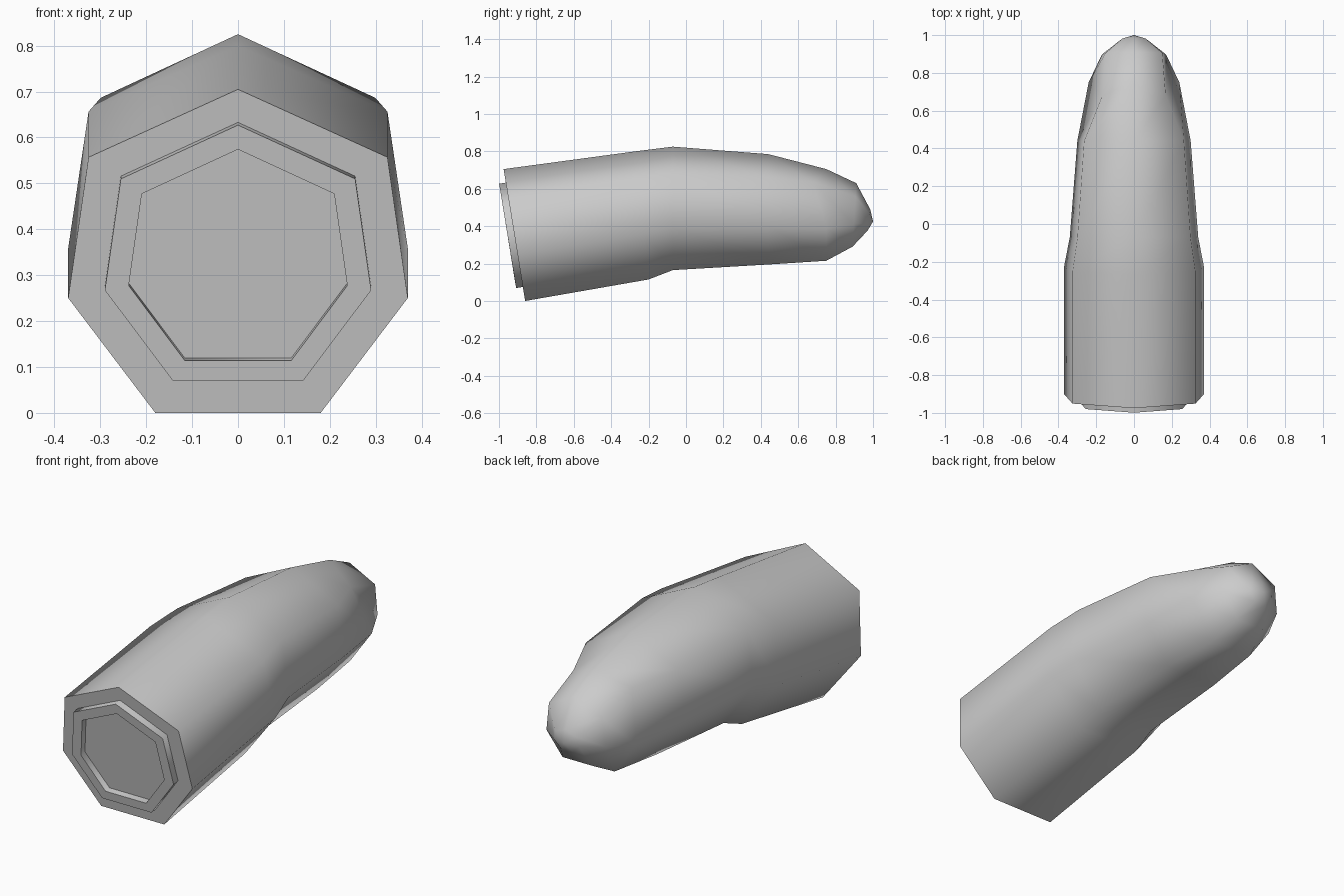
import bpy, bmesh, math
from mathutils import Vector

cube = bpy.data.objects.get("Cube")
if cube:
    bpy.data.objects.remove(cube, do_unlink=True)

# One flat grey for everything
grey = bpy.data.materials.new("light grey")
grey.use_nodes = True
colour = (0.6, 0.6, 0.6, 1)
grey.diffuse_color = colour
grey.node_tree.nodes["Principled BSDF"].inputs["Base Color"].default_value = colour

# Seven-sided section: fraction of half width, fraction of height
HALF = [(0.88, 0.79), (1, 0.355), (0.487, 0)]
SECTION = [(0, 1)] + HALF + [(-x, h) for x, h in reversed(HALF)]


def ring(top, bottom, width):
    """Seven points spanning a tilted section between top and bottom (y, z)."""
    top, bottom = Vector((0, *top)), Vector((0, *bottom))
    return [bottom.lerp(top, h) + Vector((x * width, 0, 0)) for x, h in SECTION]


def loft(name, rings, tip=None, cap_start=False, cap_end=False):
    bm = bmesh.new()
    loops = [[bm.verts.new(p) for p in r] for r in rings]
    for a, b in zip(loops, loops[1:]):
        for i in range(len(a)):
            j = (i + 1) % len(a)
            bm.faces.new((a[i], a[j], b[j], b[i]))
    if cap_start:
        bm.faces.new(loops[0])
    if cap_end:
        bm.faces.new(loops[-1])
    if tip:
        point, last = bm.verts.new(tip), loops[-1]
        for i in range(len(last)):
            bm.faces.new((last[i], last[(i + 1) % len(last)], point))
    bmesh.ops.recalc_face_normals(bm, faces=bm.faces)
    mesh = bpy.data.meshes.new(name)
    bm.to_mesh(mesh)
    bm.free()
    mesh.materials.append(grey)
    obj = bpy.data.objects.new(name, mesh)
    bpy.context.collection.objects.link(obj)
    bpy.ops.object.select_all(action='DESELECT')
    obj.select_set(True)
    bpy.context.view_layer.objects.active = obj
    bpy.ops.object.shade_smooth_by_angle(angle=math.radians(65))


# Finger body, from the cut end to the fingertip
body = [
    ring((-0.975, 0.705), (-0.86, 0), 0.37),
    ring((-0.27, 0.80), (-0.20, 0.115), 0.37),
    ring((-0.07, 0.825), (-0.07, 0.165), 0.34),
    ring((0.44, 0.785), (0.44, 0.195), 0.30),
    ring((0.75, 0.705), (0.75, 0.215), 0.24),
    ring((0.91, 0.63), (0.89, 0.29), 0.17),
    ring((0.985, 0.49), (0.97, 0.375), 0.07),
]
# Pinch the sides of the nail
for index, side in ((1, 1), (6, -1)):
    body[4][index] = Vector((side * 0.168, 0.68, 0.635))
loft("finger_body", body, tip=(0, 1, 0.425), cap_start=True)

# Raised collar on the cut end with a sunken centre
outer_base = ring((-0.963, 0.633), (-0.872, 0.075), 0.29)
inner_base = ring((-0.954, 0.58), (-0.88, 0.12), 0.238)
raise_by = Vector((0, -0.036, -0.006))
collar = [outer_base, [p + raise_by for p in outer_base],
          [p + raise_by for p in inner_base],
          [p - raise_by * 0.1 + raise_by * 0.2 for p in inner_base]]
loft("joint_collar", collar, cap_end=True)
